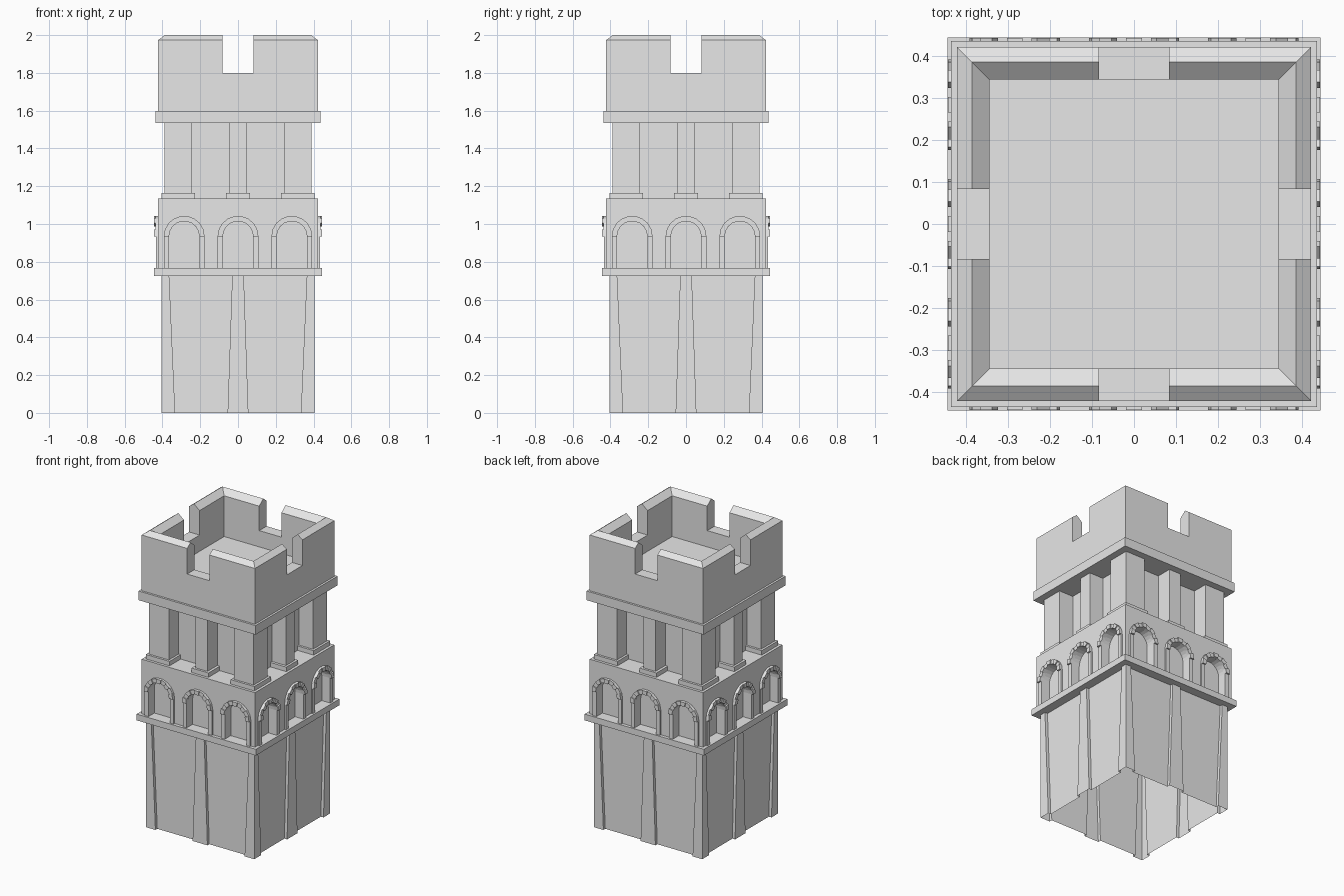
import bpy, bmesh, math
from mathutils import Matrix, Vector

cube = bpy.data.objects.get("Cube")
if cube:
    bpy.data.objects.remove(cube, do_unlink=True)

stone = bpy.data.materials.new("grey_stone")
stone.use_nodes = True
GREY = (0.8, 0.8, 0.8, 1)
stone.diffuse_color = GREY
stone.node_tree.nodes["Principled BSDF"].inputs["Base Color"].default_value = GREY

SIDES = [Matrix.Rotation(i * math.pi / 2, 3, 'Z') for i in range(4)]
ARCH_X = (-0.285, 0, 0.285)
SPRING = 0.935


def finish(name, bm):
    bmesh.ops.recalc_face_normals(bm, faces=bm.faces)
    mesh = bpy.data.meshes.new(name)
    bm.to_mesh(mesh)
    bm.free()
    mesh.materials.append(stone)
    ob = bpy.data.objects.new(name, mesh)
    bpy.context.collection.objects.link(ob)
    return ob


def loft(bm, loops, cap_start=True, cap_end=True):
    """Bridge successive closed loops of points, with optional end caps."""
    rings = [[bm.verts.new(p) for p in loop] for loop in loops]
    n = len(rings[0])
    for lo, hi in zip(rings, rings[1:]):
        for i in range(n):
            j = (i + 1) % n
            bm.faces.new((lo[i], lo[j], hi[j], hi[i]))
    if cap_start:
        bm.faces.new(rings[0][::-1])
    if cap_end:
        bm.faces.new(rings[-1])


def square_stack(name, profile):
    """Square rings given as (half width, height), from bottom to inside."""
    bm = bmesh.new()
    loft(bm, [[(-r, -r, z), (r, -r, z), (r, r, z), (-r, r, z)] for r, z in profile])
    return finish(name, bm)


def ribbed_outline(half, inner, corner, mid, z):
    """Square outline with two recessed panels on every side."""
    side = [(-half, -half), (-corner, -half), (-corner, -inner), (-mid, -inner), (-mid, -half),
            (mid, -half), (mid, -inner), (corner, -inner), (corner, -half)]
    return [rot @ Vector((x, y, z)) for rot in SIDES for x, y in side]


def ribbed_stage(name, bottom, top, caps=True):
    bm = bmesh.new()
    loft(bm, [ribbed_outline(*bottom), ribbed_outline(*top)], caps, caps)
    return finish(name, bm)


def plate(bm, rot, outline, near, far):
    """Extrude an (x, z) outline between two distances from the tower axis."""
    loft(bm, [[rot @ Vector((x, -d, z)) for x, z in outline] for d in (near, far)])


def cut(ob, bm):
    """Subtract the cutter mesh, then discard it."""
    cutter = finish("cutter", bm)
    cutter.hide_render = True
    mod = ob.modifiers.new("cut", 'BOOLEAN')
    mod.operation, mod.solver, mod.object = 'DIFFERENCE', 'EXACT', cutter
    bpy.context.view_layer.objects.active = ob
    bpy.ops.object.modifier_apply(modifier=mod.name)
    bpy.data.objects.remove(cutter, do_unlink=True)


def polar(cx, r, angle):
    return cx + r * math.cos(angle), SPRING + r * math.sin(angle)


# Hollow base with tapering pilasters
ribbed_stage("base_walls", (0.405, 0.385, 0.333, 0.055, 0), (0.405, 0.385, 0.365, 0.03, 0.74), caps=False)
square_stack("lower_ledge", [(0.445, 0.725), (0.445, 0.767)])

# Arcade block with arched niches
arcade = square_stack("arcade_block", [(0.423, 0.74), (0.423, 1.135)])
bm = bmesh.new()
for rot in SIDES:
    for cx in ARCH_X:
        arch = [polar(cx, 0.08, math.pi * i / 12) for i in range(13)]
        plate(bm, rot, [(cx - 0.08, 0.75), (cx + 0.08, 0.75)] + arch, 0.37, 0.46)
cut(arcade, bm)

# Arch surrounds: jambs and alternating raised wedge stones
bm = bmesh.new()
WEDGES = 9
for rot in SIDES:
    for cx in ARCH_X:
        for s in (-1, 1):
            a, b = cx + s * 0.08, cx + s * 0.108
            plate(bm, rot, [(a, 0.76), (b, 0.76), (b, SPRING), (a, SPRING)], 0.415, 0.433)
        for i in range(WEDGES):
            t0, t1 = math.pi * i / WEDGES, math.pi * (i + 1) / WEDGES
            wedge = [polar(cx, 0.08, t0), polar(cx, 0.108, t0), polar(cx, 0.108, t1), polar(cx, 0.08, t1)]
            plate(bm, rot, wedge, 0.415, 0.437 if i % 2 else 0.444)
finish("arch_surrounds", bm)

# Pillared stage on plinths
ribbed_stage("pillar_plinths", (0.405, 0.285, 0.228, 0.063, 1.12), (0.405, 0.285, 0.228, 0.063, 1.165))
ribbed_stage("pillars", (0.39, 0.285, 0.243, 0.045, 1.15), (0.39, 0.285, 0.243, 0.045, 1.55))
square_stack("upper_cornice", [(0.437, 1.535), (0.437, 1.597)])

# Parapet with ridged coping, sunken roof floor and a gap in each side
parapet = square_stack("parapet", [(0.423, 1.58), (0.423, 1.973), (0.387, 2), (0.345, 1.965), (0.345, 1.69)])
bm = bmesh.new()
for rot in SIDES:
    plate(bm, rot, [(-0.083, 1.8), (0.083, 1.8), (0.083, 2.1), (-0.083, 2.1)], 0.3, 0.5)
cut(parapet, bm)
